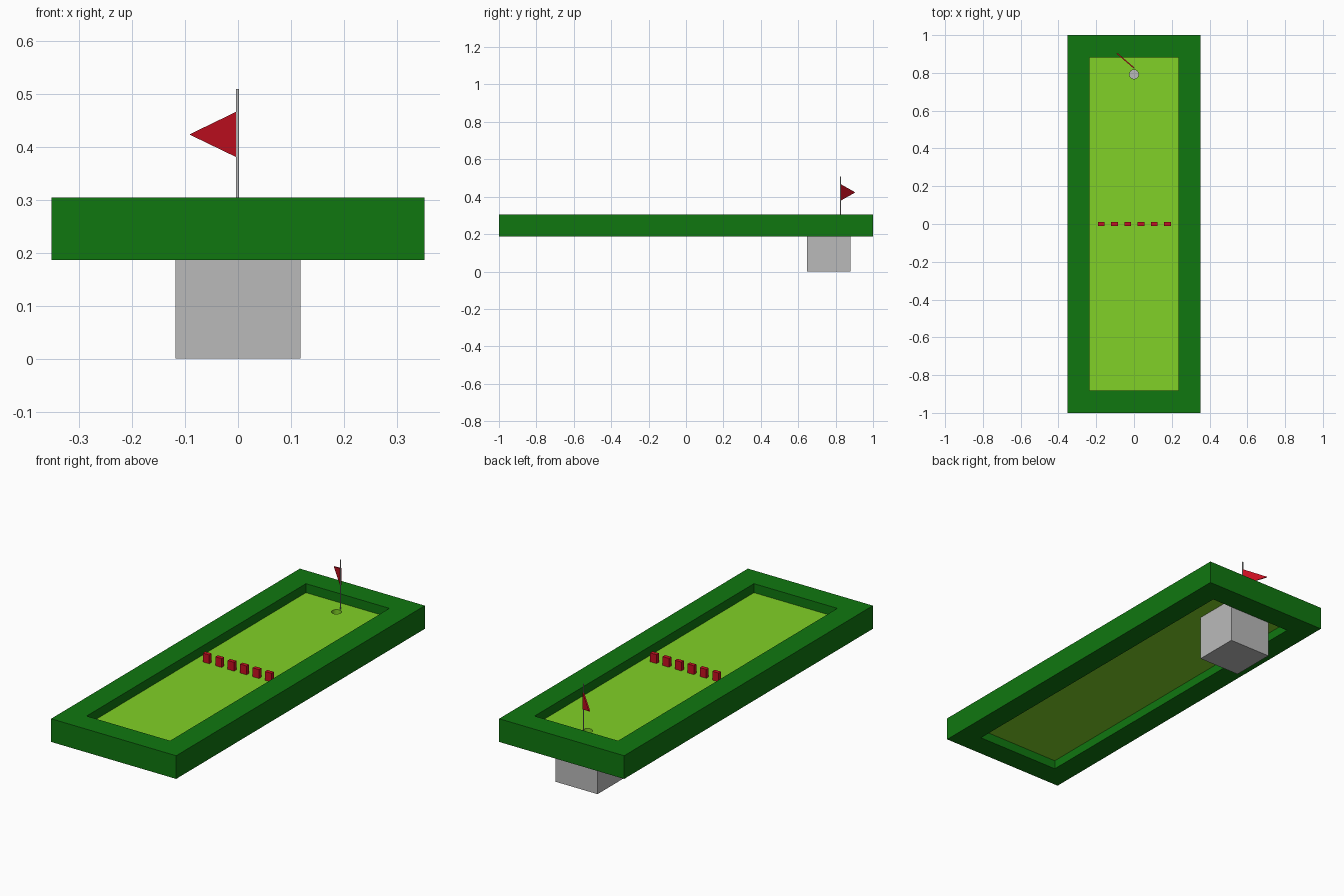
import bpy, bmesh, math

if "Cube" in bpy.data.objects:
    bpy.data.objects.remove(bpy.data.objects["Cube"])


def material(name, rgb):
    m = bpy.data.materials.new(name)
    m.diffuse_color = (*rgb, 1)
    m.use_nodes = True
    m.node_tree.nodes["Principled BSDF"].inputs["Base Color"].default_value = m.diffuse_color
    return m


DARK_GREEN = material("dark green", (0.005, 0.185, 0.005))
TURF_GREEN = material("turf green", (0.22, 0.64, 0.02))
RED = material("red", (0.58, 0.005, 0.015))
GREY = material("grey", (0.49, 0.49, 0.49))


def finish(bm, name, mat):
    bmesh.ops.recalc_face_normals(bm, faces=bm.faces[:])
    me = bpy.data.meshes.new(name)
    bm.to_mesh(me)
    bm.free()
    ob = bpy.data.objects.new(name, me)
    bpy.context.collection.objects.link(ob)
    if mat:
        me.materials.append(mat)
    return ob


def box(name, x, y, z, mat):
    """Box from (min, max) pairs."""
    bm = bmesh.new()
    bmesh.ops.create_cube(bm, size=1)
    for v in bm.verts:
        v.co = [r[0] if c < 0 else r[1] for c, r in zip(v.co, (x, y, z))]
    return finish(bm, name, mat)


def cylinder(name, x, y, z, radius, sides, mat):
    bm = bmesh.new()
    bmesh.ops.create_cone(bm, cap_ends=True, segments=sides,
                          radius1=radius, radius2=radius, depth=z[1] - z[0])
    bmesh.ops.translate(bm, verts=bm.verts[:], vec=(x, y, (z[0] + z[1]) / 2))
    ob = finish(bm, name, mat)
    if sides > 8:
        for p in ob.data.polygons:
            p.use_smooth = abs(p.normal.z) < 0.5
    return ob


BOTTOM, TOP = 0.186, 0.304
FLOOR = (0.231, 0.258)
IN_X, IN_Y = 0.235, 0.882

# Rectangular border: four rings of corners swept around the section
bm = bmesh.new()
section = [(0.352, 1.0, BOTTOM), (0.352, 1.0, TOP), (IN_X, IN_Y, TOP), (IN_X, IN_Y, BOTTOM)]
rings = [[bm.verts.new((sx * a, sy * b, c))
          for sx, sy in ((-1, -1), (1, -1), (1, 1), (-1, 1))] for a, b, c in section]
for i in range(4):
    r, s = rings[i], rings[(i + 1) % 4]
    for j in range(4):
        k = (j + 1) % 4
        bm.faces.new((r[j], r[k], s[k], s[j]))
finish(bm, "border_frame", DARK_GREEN)

# Playing surface with a round hole cut through it
turf = box("playing_surface", (-IN_X, IN_X), (-IN_Y, IN_Y), FLOOR, TURF_GREEN)
cutter = cylinder("hole_cutter", 0, 0.792, (0.2, 0.3), 0.024, 32, TURF_GREEN)
cutter.hide_render = True
mod = turf.modifiers.new("hole", 'BOOLEAN')
mod.operation = 'DIFFERENCE'
mod.solver = 'EXACT'
mod.object = cutter
bpy.context.view_layer.objects.active = turf
bpy.ops.object.modifier_apply(modifier=mod.name)
bpy.data.objects.remove(cutter)

# Cube under the hole
box("support_block", (-0.118, 0.118), (0.646, 0.88), (0, 0.235), GREY)

# Row of pegs across the middle
for i in range(6):
    x = 0.002 + (i - 2.5) * 0.07
    box(f"peg_{i + 1}", (x - 0.018, x + 0.018), (-0.01, 0.01), (FLOOR[1] - 0.002, TOP - 0.001), RED)

# Flag pole
cylinder("flag_pole", -0.001, 0.826, (FLOOR[1] - 0.01, 0.509), 0.0032, 16, GREY)

# Triangular pennant, turned away diagonally
bm = bmesh.new()
tri = [(0, 0.38), (0, 0.466), (0.117, 0.423)]
ang = math.atan2(0.077, -0.09)
ux, uy = math.cos(ang), math.sin(ang)
sides = [[bm.verts.new((-0.001 + ux * d - uy * t, 0.827 + uy * d + ux * t, z)) for d, z in tri]
         for t in (-0.003, 0.003)]
bm.faces.new(sides[0])
bm.faces.new(sides[1][::-1])
for j in range(3):
    k = (j + 1) % 3
    bm.faces.new((sides[0][j], sides[0][k], sides[1][k], sides[1][j]))
finish(bm, "pennant", RED)
